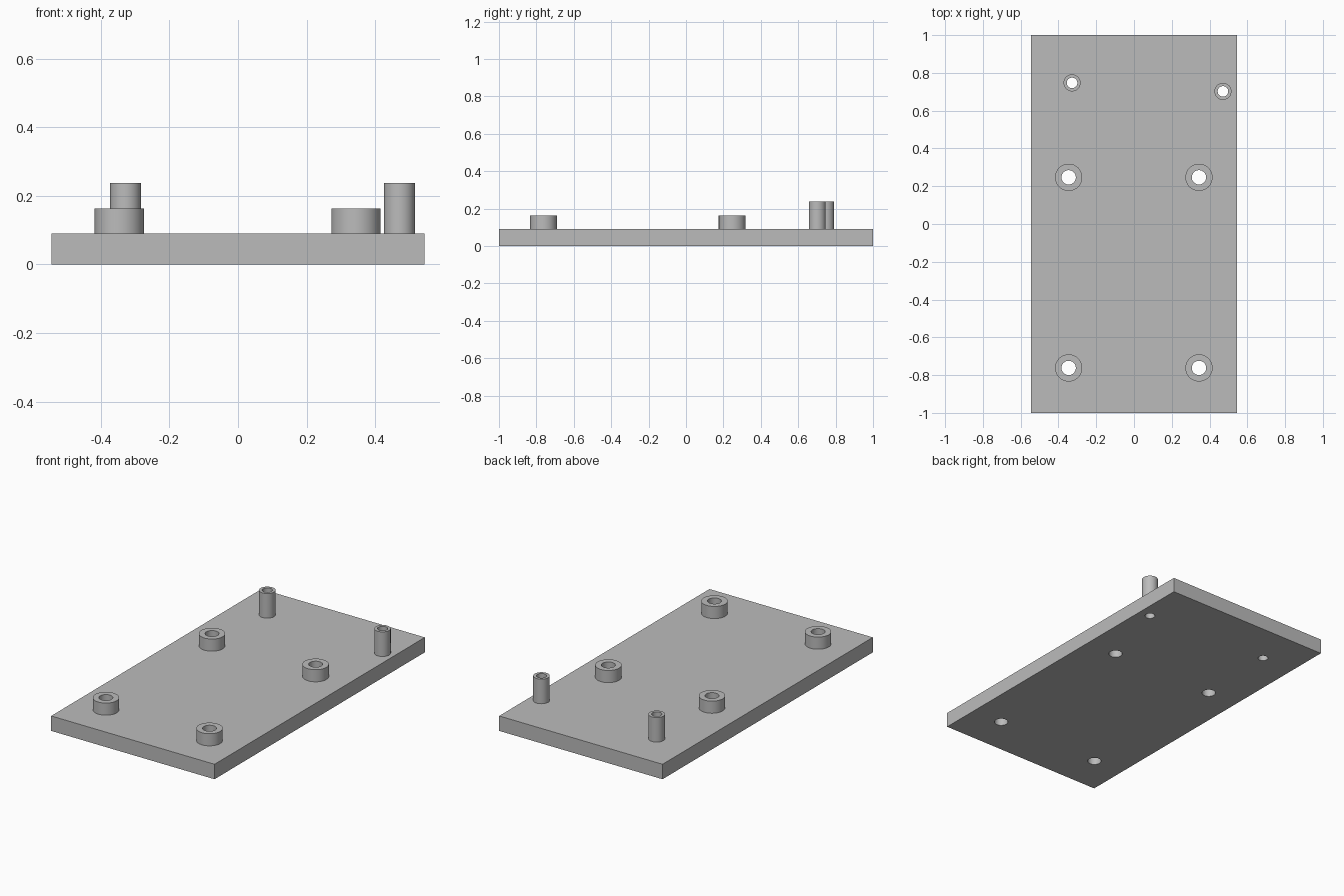
import bpy
import bmesh
from math import cos, sin, tau

cube = bpy.data.objects.get("Cube")
if cube:
    bpy.data.objects.remove(cube, do_unlink=True)

SIDES = 48
HALF_X, HALF_Y, THICK = 0.544, 1.0, 0.09

grey = bpy.data.materials.new("plain grey")
grey.use_nodes = True
colour = (0.5, 0.5, 0.5, 1)
grey.diffuse_color = colour
grey.node_tree.nodes["Principled BSDF"].inputs["Base Color"].default_value = colour


def add_object(name, bm):
    bmesh.ops.recalc_face_normals(bm, faces=bm.faces)
    mesh = bpy.data.meshes.new(name)
    bm.to_mesh(mesh)
    bm.free()
    mesh.materials.append(grey)
    obj = bpy.data.objects.new(name, mesh)
    bpy.context.collection.objects.link(obj)
    return obj


def activate(obj):
    bpy.ops.object.select_all(action='DESELECT')
    obj.select_set(True)
    bpy.context.view_layer.objects.active = obj


def ring(bm, x, y, z, radius):
    return [bm.verts.new((x + radius * cos(tau * i / SIDES),
                          y + radius * sin(tau * i / SIDES), z))
            for i in range(SIDES)]


def tube(name, x, y, outer, bore, top):
    """Hollow standoff: outer wall, flat rim and bore wall."""
    bm = bmesh.new()
    rings = [ring(bm, x, y, z, r) for r, z in
             ((outer, THICK), (outer, top), (bore, top), (bore, THICK))]
    for a, b in zip(rings, rings[1:] + rings[:1]):
        for i in range(SIDES):
            j = (i + 1) % SIDES
            bm.faces.new((a[i], a[j], b[j], b[i]))
    obj = add_object(name, bm)
    activate(obj)
    bpy.ops.object.shade_smooth_by_angle()


# Standoffs: name, x, y, outer radius, bore radius, top height
wide = (0.072, 0.038, 0.163)
slim = (0.045, 0.028, 0.238)
standoffs = [("back_right_post", -0.328, 0.747, *slim),
             ("back_left_post", 0.471, 0.702, *slim)]
for side, x in (("right", -0.346), ("left", 0.344)):
    for place, y in (("front", -0.762), ("middle", 0.247)):
        standoffs.append((f"{place}_{side}_boss", x, y, *wide))

# Base plate
bm = bmesh.new()
bmesh.ops.create_cube(bm, size=1)
for v in bm.verts:
    v.co.x *= 2 * HALF_X
    v.co.y *= 2 * HALF_Y
    v.co.z = (v.co.z + 0.5) * THICK
plate = add_object("base_plate", bm)

# Bores through the plate, cut in one go
bm = bmesh.new()
for _, x, y, _, bore, _ in standoffs:
    low, high = (ring(bm, x, y, z, bore) for z in (-0.05, THICK + 0.05))
    bm.faces.new(low[::-1])
    bm.faces.new(high)
    for i in range(SIDES):
        j = (i + 1) % SIDES
        bm.faces.new((low[i], low[j], high[j], high[i]))
cutter = add_object("bore_cutter", bm)
cutter.hide_render = True
cut = plate.modifiers.new("bores", 'BOOLEAN')
cut.operation = 'DIFFERENCE'
cut.solver = 'EXACT'
cut.object = cutter
activate(plate)
bpy.ops.object.modifier_apply(modifier=cut.name)
bpy.data.objects.remove(cutter, do_unlink=True)
bpy.ops.object.shade_smooth_by_angle()

for spec in standoffs:
    tube(*spec)
